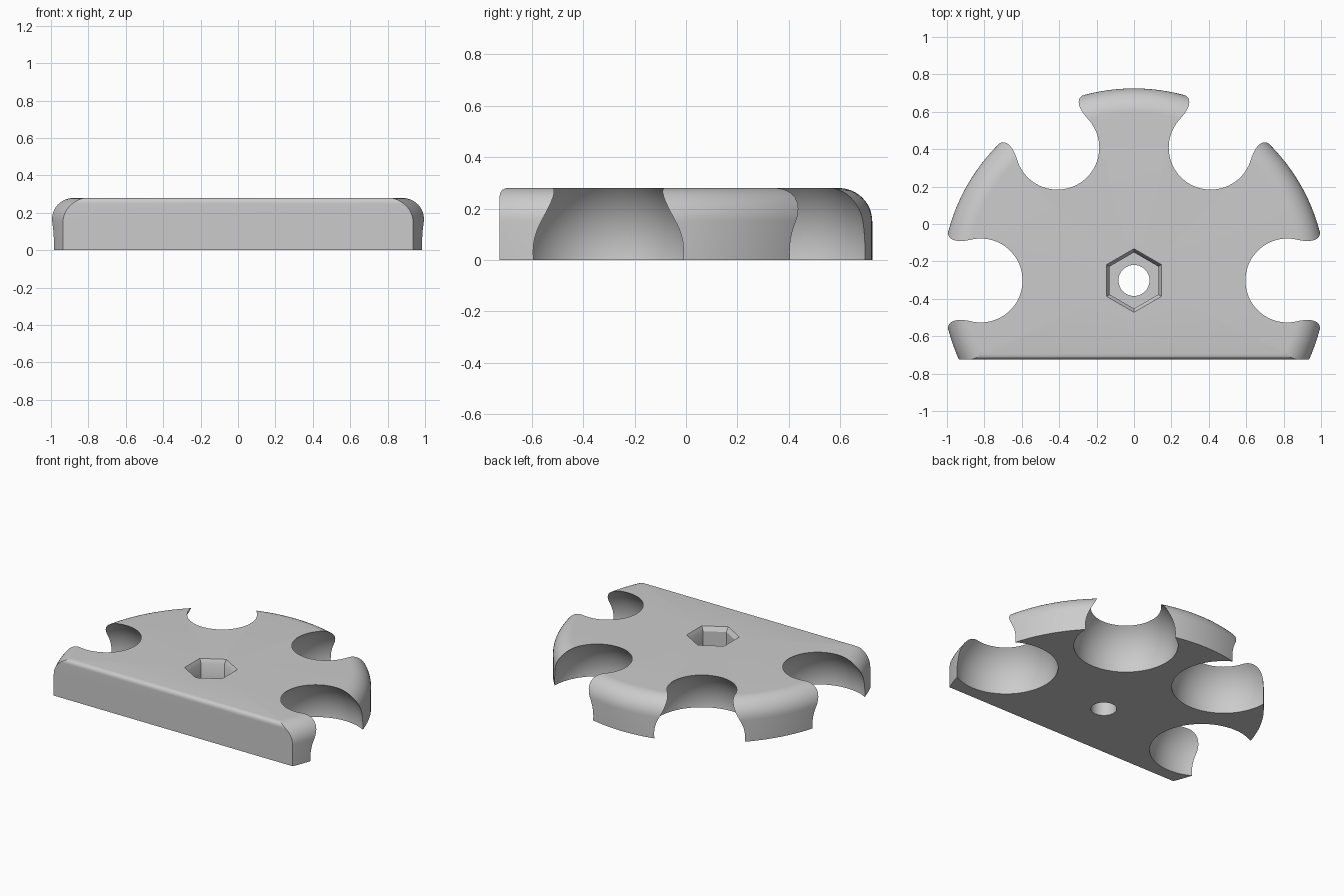
import bpy, bmesh, math

if "Cube" in bpy.data.objects:
    bpy.data.objects.remove(bpy.data.objects["Cube"], do_unlink=True)

HEIGHT, RADIUS, FILLET = 0.28, 1.027, 0.13
CENTRE_Y, FRONT_Y = -0.302, -0.725


def add_object(name, bm, loc=(0, 0, 0)):
    bmesh.ops.recalc_face_normals(bm, faces=bm.faces)
    mesh = bpy.data.meshes.new(name)
    bm.to_mesh(mesh)
    bm.free()
    obj = bpy.data.objects.new(name, mesh)
    obj.location = loc
    bpy.context.collection.objects.link(obj)
    return obj


def lathe(name, profile, steps):
    """Turn a closed (radius, height) profile about the knob's axis."""
    bm = bmesh.new()
    verts = [bm.verts.new((0, r, z)) for r, z in profile]
    edges = [bm.edges.new(pair) for pair in zip(verts, verts[1:])]
    bmesh.ops.spin(bm, geom=verts + edges, cent=(0, 0, 0), axis=(0, 0, 1),
                   angle=math.tau, steps=steps)
    bmesh.ops.remove_doubles(bm, verts=bm.verts, dist=0.0001)
    return add_object(name, bm, (0, CENTRE_Y, 0))


def combine(target, tool, operation):
    """Apply a boolean and discard the tool."""
    tool.hide_render = True
    mod = target.modifiers.new("cut", "BOOLEAN")
    mod.operation, mod.object, mod.solver = operation, tool, "EXACT"
    bpy.context.view_layer.objects.active = target
    bpy.ops.object.modifier_apply(modifier=mod.name)
    bpy.data.objects.remove(tool, do_unlink=True)


# Disc with a rounded upper rim
arc = [(RADIUS - FILLET + FILLET * math.cos(a), HEIGHT - FILLET + FILLET * math.sin(a))
       for a in (i * math.pi / 24 for i in range(13))]
body = lathe("knob_body", [(0, 0), (RADIUS, 0)] + arc + [(0, HEIGHT)], 144)

# Flat front wall with a small rounded top edge
bm = bmesh.new()
bmesh.ops.create_cube(bm, size=1)
for v in bm.verts:
    v.co.x *= 3
    v.co.y = FRONT_Y if v.co.y < 0 else 1.5
    v.co.z = HEIGHT if v.co.z > 0 else -0.1
front_top = [e for e in bm.edges
             if all(v.co.y < 0 and v.co.z > 0 for v in e.verts)]
bmesh.ops.bevel(bm, geom=front_top, offset=0.03, segments=6, profile=0.5, affect="EDGES")
combine(body, add_object("front_trim", bm), "INTERSECT")

# Spherical finger scoops around the rim
for i in range(4):
    angle = i * math.pi / 3
    bm = bmesh.new()
    bmesh.ops.create_uvsphere(bm, u_segments=72, v_segments=48, radius=0.336)
    place = (0.82 * math.cos(angle), CENTRE_Y + 0.82 * math.sin(angle), 0.03)
    combine(body, add_object("scoop", bm, place), "DIFFERENCE")

# Chamfered hexagonal nut pocket and round bolt hole
pocket = [(0, 0.1), (0.15, 0.1), (0.15, 0.25), (0.17, HEIGHT), (0.17, 0.4), (0, 0.4)]
combine(body, lathe("nut_pocket", pocket, 6), "DIFFERENCE")
hole = [(0, -0.1), (0.083, -0.1), (0.083, 0.4), (0, 0.4)]
combine(body, lathe("bolt_hole", hole, 48), "DIFFERENCE")

# Single grey finish
grey = bpy.data.materials.new("plain_grey")
grey.use_nodes = True
colour = (0.6, 0.6, 0.6, 1)
grey.diffuse_color = colour
grey.node_tree.nodes["Principled BSDF"].inputs["Base Color"].default_value = colour
body.data.materials.clear()
body.data.materials.append(grey)
for poly in body.data.polygons:
    poly.material_index = 0

bpy.ops.object.select_all(action="DESELECT")
body.select_set(True)
bpy.context.view_layer.objects.active = body
bpy.ops.object.shade_smooth_by_angle(angle=math.radians(30))
